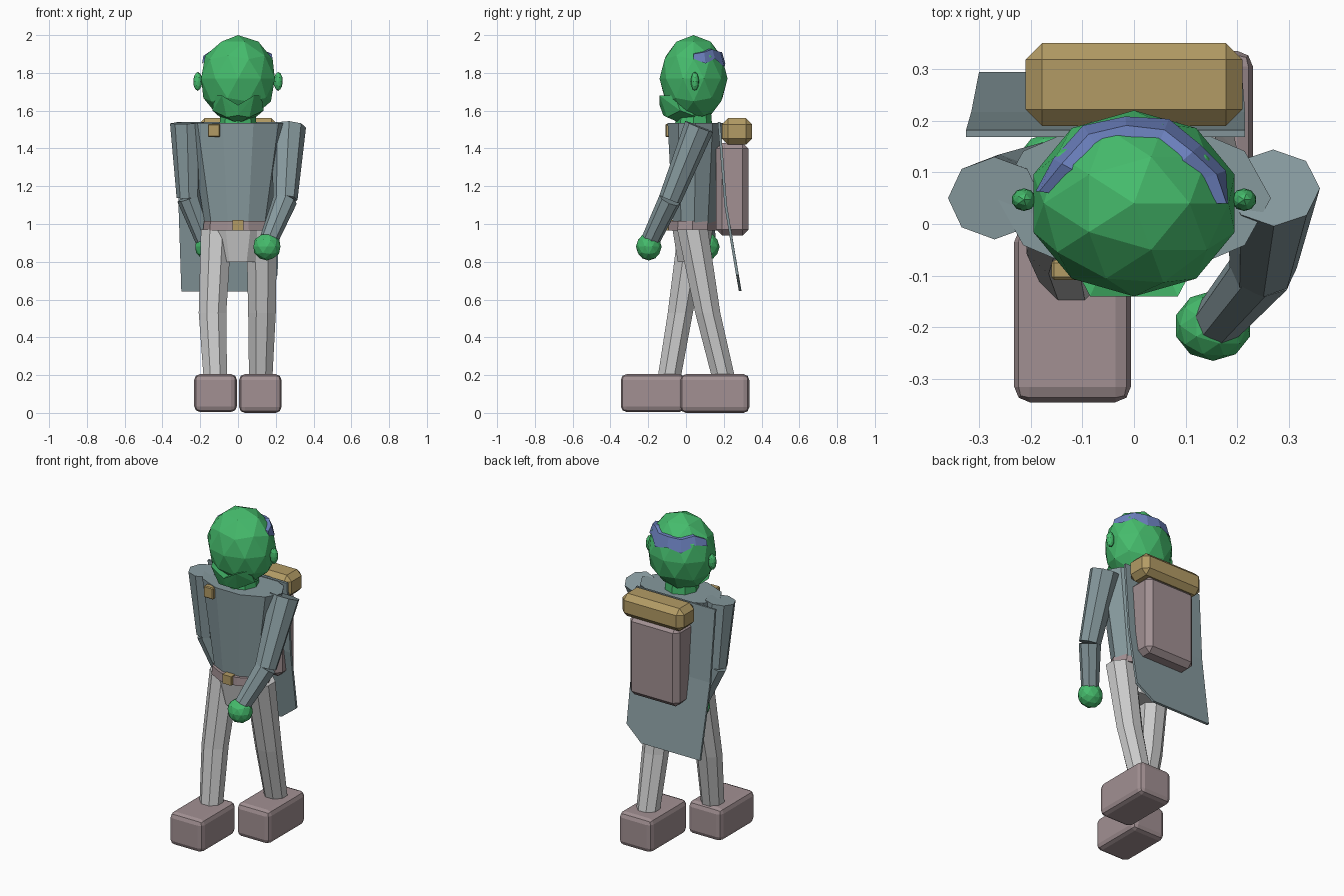
import bpy, bmesh, math
from mathutils import Vector, Matrix

if "Cube" in bpy.data.objects:
    bpy.data.objects.remove(bpy.data.objects["Cube"])


def material(name, rgb):
    m = bpy.data.materials.new(name)
    m.diffuse_color = (*rgb, 1)
    m.use_nodes = True
    m.node_tree.nodes["Principled BSDF"].inputs["Base Color"].default_value = m.diffuse_color
    return m


SKIN = material("skin", (0.06, 0.50, 0.15))
CLOTH = material("cloth", (0.24, 0.32, 0.34))
LEATHER = material("leather", (0.36, 0.28, 0.29))
TAN = material("tan", (0.45, 0.33, 0.13))
HAIR = material("hair", (0.15, 0.22, 0.52))


def finish(name, bm, mat=None):
    bmesh.ops.recalc_face_normals(bm, faces=bm.faces)
    me = bpy.data.meshes.new(name)
    bm.to_mesh(me)
    bm.free()
    ob = bpy.data.objects.new(name, me)
    bpy.context.collection.objects.link(ob)
    if mat:
        me.materials.append(mat)
    return ob


def loft(name, rings, n, mat=None, phase=0.0, tilt=False):
    """Faceted tube through rings of (centre, rx, ry), listed top to bottom."""
    bm = bmesh.new()
    rot = Matrix.Identity(3)
    if tilt:
        axis = Vector(rings[-1][0]) - Vector(rings[0][0])
        rot = Vector((0, 0, -1)).rotation_difference(axis).to_matrix()
    loops = []
    for c, rx, ry in rings:
        loops.append([bm.verts.new(Vector(c) + rot @ Vector((
            rx * math.cos(2 * math.pi * (i + phase) / n),
            ry * math.sin(2 * math.pi * (i + phase) / n), 0))) for i in range(n)])
    for a, b in zip(loops, loops[1:]):
        for i in range(n):
            bm.faces.new((a[i], a[(i + 1) % n], b[(i + 1) % n], b[i]))
    bm.faces.new(loops[0])
    bm.faces.new(loops[-1])
    return finish(name, bm, mat)


def box(name, lo, hi, mat=None, bevel=0.0, segments=1):
    bm = bmesh.new()
    lo, hi = Vector(lo), Vector(hi)
    bmesh.ops.create_cube(bm, size=1)
    bmesh.ops.scale(bm, vec=hi - lo, verts=bm.verts)
    bmesh.ops.translate(bm, vec=(lo + hi) / 2, verts=bm.verts)
    ob = finish(name, bm, mat)
    if bevel:
        mod = ob.modifiers.new("bevel", 'BEVEL')
        mod.width, mod.segments = bevel, segments
    return ob


def ball(name, c, r, mat, sub=2):
    bm = bmesh.new()
    bmesh.ops.create_icosphere(bm, subdivisions=sub, radius=1)
    bmesh.ops.scale(bm, vec=r, verts=bm.verts)
    bmesh.ops.translate(bm, vec=c, verts=bm.verts)
    return finish(name, bm, mat)


# Head, ears and neck
ball("head", (0, 0.04, 1.77), (0.205, 0.18, 0.23), SKIN)
for s, side in ((-1, "left"), (1, "right")):
    ball("ear_" + side, (s * 0.213, 0.047, 1.755), (0.024, 0.022, 0.05), SKIN)
loft("neck", [((0, 0.04, 1.62), 0.09, 0.09), ((0, 0.04, 1.5), 0.1, 0.1)], 8, SKIN)

# Beard: two mirrored faceted halves
half = [(0.127, -0.06, 1.68), (0.085, -0.14, 1.68), (0, -0.14, 1.63), (0.135, -0.03, 1.6),
        (0.06, -0.1, 1.565), (0, -0.12, 1.575), (0, -0.02, 1.53), (0.1, 0.05, 1.57), (0, 0.05, 1.63)]
for s, side in ((-1, "left"), (1, "right")):
    bm = bmesh.new()
    for x, y, z in half:
        bm.verts.new((s * x, y, z))
    bmesh.ops.convex_hull(bm, input=bm.verts)
    finish("beard_" + side, bm, SKIN)

# Hair: jagged band round the back of the head
band = [(0, 1.90, 1.875), (22, 1.91, 1.85), (45, 1.925, 1.875), (70, 1.91, 1.83),
        (95, 1.91, 1.85), (120, 1.905, 1.83), (148, 1.92, 1.87), (172, 1.89, 1.85)]
bm = bmesh.new()
rows = []
for ang, top, low in band:
    a = math.radians(ang)
    row = []
    for k, z in ((1.0, low), (1.06, top), (0.7, top + 0.005)):
        r = k * math.sqrt(1 - ((z - 1.77) / 0.23) ** 2)
        row.append(bm.verts.new((0.205 * r * math.cos(a), 0.04 + 0.18 * r * math.sin(a), z)))
    rows.append(row)
for a, b in zip(rows, rows[1:]):
    for i in range(3):
        j = (i + 1) % 3
        bm.faces.new((a[i], a[j], b[j], b[i]))
bm.faces.new(rows[0])
bm.faces.new(rows[-1])
finish("hair", bm, HAIR)

# Torso, belt and hips
loft("torso", [((0, 0.05, 1.535), 0.265, 0.155), ((0, 0.045, 1.0), 0.175, 0.12)], 10, CLOTH)
loft("belt", [((0, 0.035, 1.015), 0.18, 0.132), ((0, 0.035, 0.965), 0.185, 0.135)], 10, LEATHER)
loft("hips", [((0, 0.035, 0.97), 0.17, 0.115), ((0, 0.035, 0.80), 0.12, 0.085)], 8, None, 0.5)
box("belt_buckle", (-0.03, -0.11, 0.965), (0.03, -0.07, 1.02), TAN)
box("cloak_clasp", (-0.16, -0.108, 1.46), (-0.095, -0.07, 1.53), TAN, 0.005)

# Arms: shoulder, elbow and wrist points
arms = {"left": ((-0.27, 0.05, 1.535), (-0.26, 0.075, 1.14), (-0.17, 0.11, 0.90), (-0.155, 0.11, 0.88)),
        "right": ((0.27, 0.07, 1.515), (0.25, -0.085, 1.13), (0.165, -0.185, 0.92), (0.153, -0.197, 0.88))}
for side, (sh, el, wr, hand) in arms.items():
    loft("upper_arm_" + side, [(sh, 0.09, 0.08), (el, 0.065, 0.06)], 8, CLOTH, 0, True)
    loft("forearm_" + side, [(el, 0.065, 0.06), (wr, 0.05, 0.05)], 8, CLOTH, 0, True)
    ball("hand_" + side, hand, (0.075, 0.068, 0.073), SKIN)

# Legs in mid stride: hip, knee and ankle
legs = {"left": ((-0.115, 0.04, 0.97), (-0.135, -0.03, 0.53), (-0.12, -0.09, 0.18)),
        "right": ((0.125, 0.035, 0.97), (0.127, 0.115, 0.53), (0.12, 0.20, 0.18))}
for side, (hip, knee, ankle) in legs.items():
    loft("leg_" + side, [(hip, 0.088, 0.088), (knee, 0.079, 0.072), (ankle, 0.067, 0.066)], 8, None, 0.5)

# Boots
box("boot_left", (-0.232, -0.345, 0.005), (-0.006, -0.005, 0.205), LEATHER, 0.03, 2)
box("boot_right", (0.006, -0.03, 0.0), (0.23, 0.335, 0.205), LEATHER, 0.03, 2)

# Backpack and bedroll
box("backpack", (-0.17, 0.16, 0.94), (0.17, 0.33, 1.43), LEATHER, 0.03)
box("bedroll", (-0.21, 0.19, 1.42), (0.21, 0.35, 1.56), TAN, 0.032)

# Cloak: thin hanging sheet with one clipped corner
left = [(-0.325, 0.175, 1.54), (-0.315, 0.21, 1.1), (-0.3, 0.287, 0.645)]
right = [(0.215, 0.175, 1.54), (0.215, 0.21, 1.1), (0.21, 0.272, 0.73)]
bm = bmesh.new()
L = [bm.verts.new(p) for p in left]
R = [bm.verts.new(p) for p in right]
corner = bm.verts.new((0.1, 0.287, 0.645))
bm.faces.new((L[0], L[1], R[1], R[0]))
bm.faces.new((L[1], L[2], corner, R[2], R[1]))
cloak = finish("cloak", bm, CLOTH)
mod = cloak.modifiers.new("thickness", 'SOLIDIFY')
mod.thickness, mod.offset = 0.014, 0
